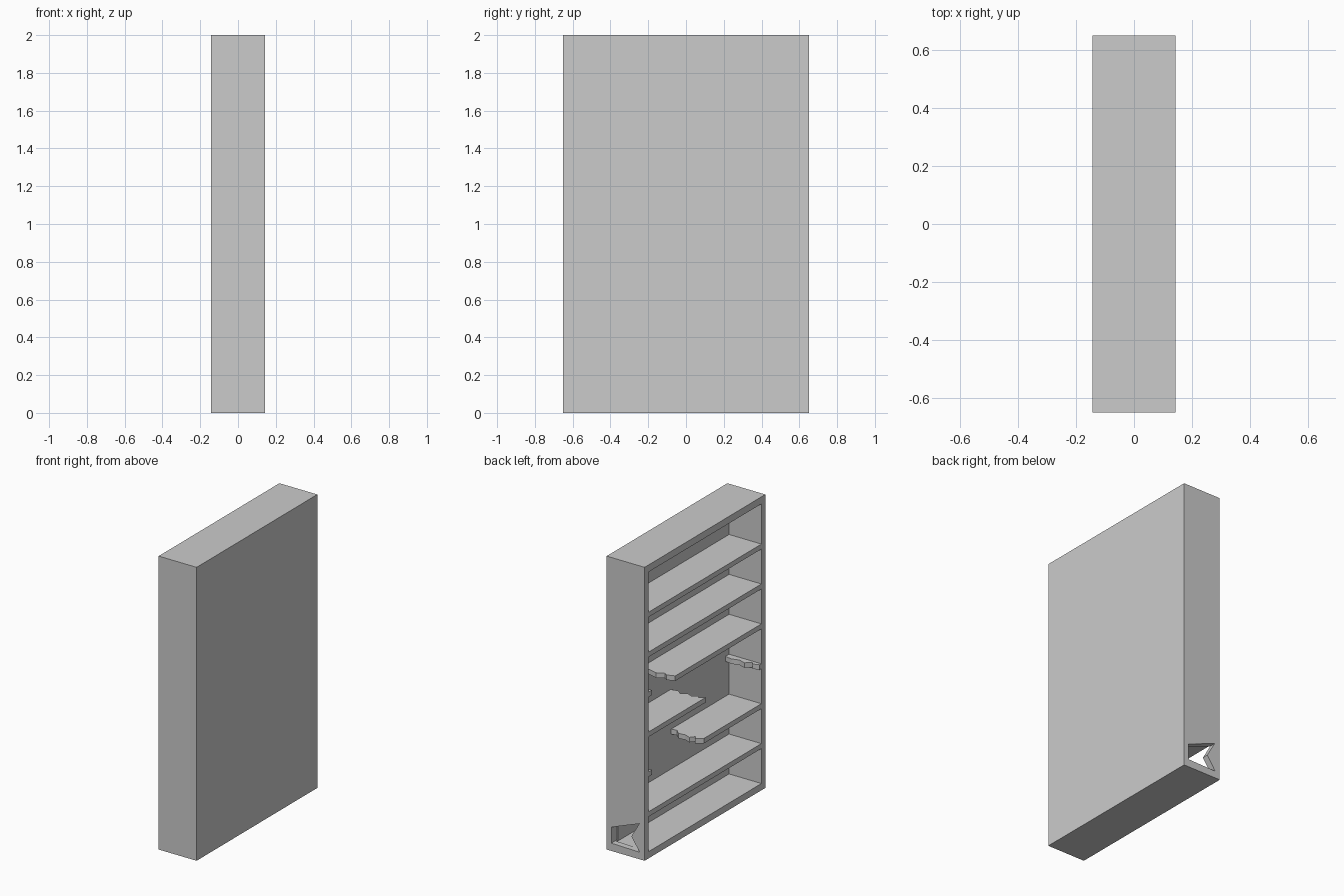
import bpy, bmesh
from mathutils import Vector

if "Cube" in bpy.data.objects:
    bpy.data.objects.remove(bpy.data.objects["Cube"])

X, Y, H, T = 0.143, 0.65, 2.0, 0.042   # half depth, half width, height, board thickness
XB = X - T                             # inner face of the back board
YI = Y - T                             # inner face of the side boards
FLOOR, CEIL = 0.046, 1.952
PITCH, ST = 0.272, 0.034               # shelf spacing and thickness


def prism(name, pts, offset):
    """Extrude a flat outline of 3D points along an offset vector."""
    bm = bmesh.new()
    face = bm.faces.new([bm.verts.new(p) for p in pts])
    ext = bmesh.ops.extrude_face_region(bm, geom=[face], use_keep_orig=True)
    verts = [v for v in ext["geom"] if isinstance(v, bmesh.types.BMVert)]
    bmesh.ops.translate(bm, verts=verts, vec=Vector(offset))
    bmesh.ops.recalc_face_normals(bm, faces=bm.faces)
    mesh = bpy.data.meshes.new(name)
    bm.to_mesh(mesh)
    bm.free()
    ob = bpy.data.objects.new(name, mesh)
    bpy.context.collection.objects.link(ob)
    return ob


def box(name, lo, hi):
    pts = [(lo[0], lo[1], lo[2]), (hi[0], lo[1], lo[2]),
           (hi[0], hi[1], lo[2]), (lo[0], hi[1], lo[2])]
    return prism(name, pts, (0, 0, hi[2] - lo[2]))


def broken_shelf(name, level, wall_y, edge):
    """Shelf from a side wall to a jagged edge, listed front to back as (x, y)."""
    z = FLOOR + PITCH * level - ST
    pts = [(x, y, z) for x, y in edge] + [(XB, wall_y, z), (-X, wall_y, z)]
    return prism(name, pts, (0, 0, ST))


# Case: one solid block with the open side (-x) hollowed out
case = box("bookcase_case", (-X, -Y, 0), (X, Y, H))
hollow = box("hollow_cutter", (-X - 0.1, -YI, FLOOR), (XB, YI, CEIL))

# Jagged hole through the foot of the +y side board
hole_xz = [(0.108, 0.162), (-0.103, 0.242), (-0.043, 0.139), (-0.106, 0.048), (0.108, 0.053)]
hole_xz = [(min(x, XB + 0.007), z) for x, z in hole_xz]
hole = prism("hole_cutter", [(x, YI - 0.02, z) for x, z in hole_xz], (0, T + 0.1, 0))

for cutter in (hollow, hole):
    mod = case.modifiers.new(cutter.name, "BOOLEAN")
    mod.operation, mod.solver, mod.object = "DIFFERENCE", "EXACT", cutter
    bpy.context.view_layer.objects.active = case
    bpy.ops.object.modifier_apply(modifier=mod.name)
    bpy.data.objects.remove(cutter)

# Whole shelves
for level in (1, 4 + 1, 6):
    top = FLOOR + PITCH * level
    box(f"shelf_{level}", (-X, -YI, top - ST), (XB, YI, top))

# Broken shelf 2: long right part and short left stub
broken_shelf("shelf_2_long", 2, -YI,
             [(-X, 0.01), (-0.10, 0.045), (-0.085, 0.02), (-0.06, 0.05),
              (-0.02, 0.035), (0.03, 0.04), (0.06, 0.01), (XB, 0.015)])
broken_shelf("shelf_2_stub", 2, YI,
             [(-X, 0.57), (-0.09, 0.585), (-0.03, 0.57), (0.04, 0.58), (XB, 0.565)])

# Broken shelf 3: left half and right stub
broken_shelf("shelf_3_half", 3, YI,
             [(-X, -0.01), (-0.11, 0.02), (-0.09, 0.0), (-0.06, 0.025),
              (-0.02, 0.01), (0.02, 0.035), (0.05, 0.01), (XB, 0.02)])
broken_shelf("shelf_3_stub", 3, -YI,
             [(-X, -0.59), (-0.10, -0.575), (-0.085, -0.595), (-0.05, -0.56),
              (0.0, -0.575), (0.05, -0.56), (XB, -0.57)])

# Broken shelf 4: long right part and left stub
broken_shelf("shelf_4_long", 4, -YI,
             [(-X, 0.32), (-0.09, 0.34), (-0.07, 0.325), (-0.02, 0.35),
              (0.04, 0.335), (XB, 0.33)])
broken_shelf("shelf_4_stub", 4, YI,
             [(-X, 0.57), (-0.08, 0.585), (-0.02, 0.565), (0.05, 0.58), (XB, 0.57)])
